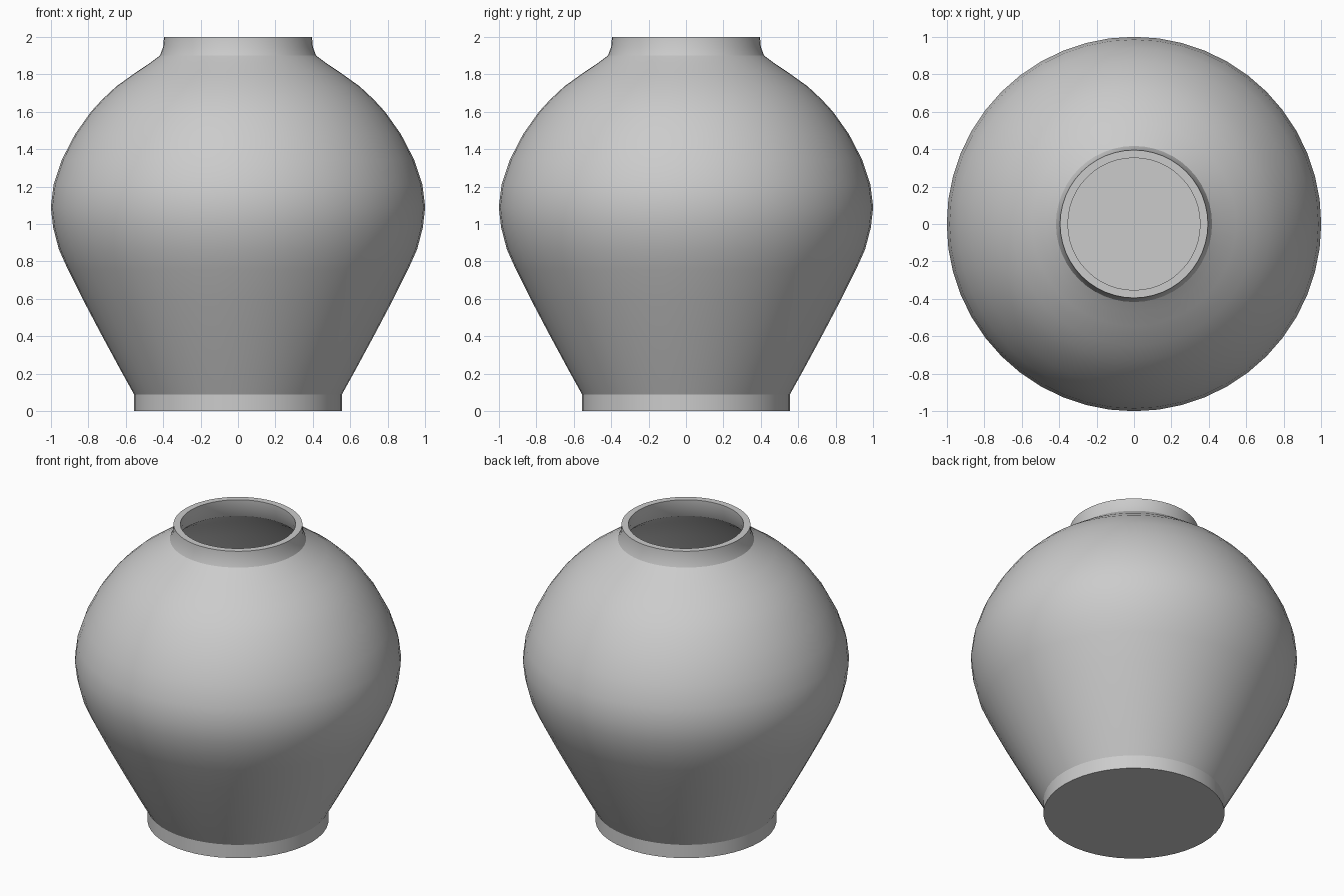
import bpy, bmesh, math

SEGMENTS = 48

# outer wall from the foot up to the lip (radius, height)
outer = [(0.555, 0.0), (0.555, 0.09), (0.63, 0.225), (0.73, 0.41), (0.83, 0.60),
         (0.91, 0.76), (0.957, 0.865), (0.987, 0.98), (1.0, 1.09), (0.985, 1.21),
         (0.94, 1.345), (0.87, 1.48), (0.785, 1.60), (0.725, 1.665), (0.65, 1.735),
         (0.545, 1.81), (0.47, 1.86), (0.417, 1.90), (0.40, 1.945), (0.395, 2.0)]
# hollow inside, from the lip down to the floor, one wall thickness in
inner = [(0.353, 2.0), (0.357, 1.94), (0.385, 1.875), (0.45, 1.825), (0.522, 1.775),
         (0.625, 1.70), (0.697, 1.635), (0.755, 1.573), (0.837, 1.457), (0.90, 1.33),
         (0.945, 1.20), (0.96, 1.09), (0.947, 0.985), (0.918, 0.88), (0.874, 0.78),
         (0.795, 0.62), (0.695, 0.43), (0.595, 0.245), (0.515, 0.10), (0.515, 0.05)]

# vase: closed profile turned around the vertical axis
bm = bmesh.new()
rings = [[bm.verts.new((r * math.cos(2 * math.pi * i / SEGMENTS),
                        r * math.sin(2 * math.pi * i / SEGMENTS), z))
          for i in range(SEGMENTS)] for r, z in outer + inner]
for a, b in zip(rings, rings[1:]):
    for i in range(SEGMENTS):
        j = (i + 1) % SEGMENTS
        bm.faces.new((a[i], a[j], b[j], b[i]))
bm.faces.new(rings[0][::-1])   # underside
bm.faces.new(rings[-1])        # inside floor
bmesh.ops.recalc_face_normals(bm, faces=bm.faces)

mesh = bpy.data.meshes.new("vase")
bm.to_mesh(mesh)
bm.free()
vase = bpy.data.objects.new("vase", mesh)
bpy.context.collection.objects.link(vase)
bpy.context.view_layer.objects.active = vase
vase.select_set(True)
bpy.ops.object.shade_smooth_by_angle(angle=math.radians(28))
